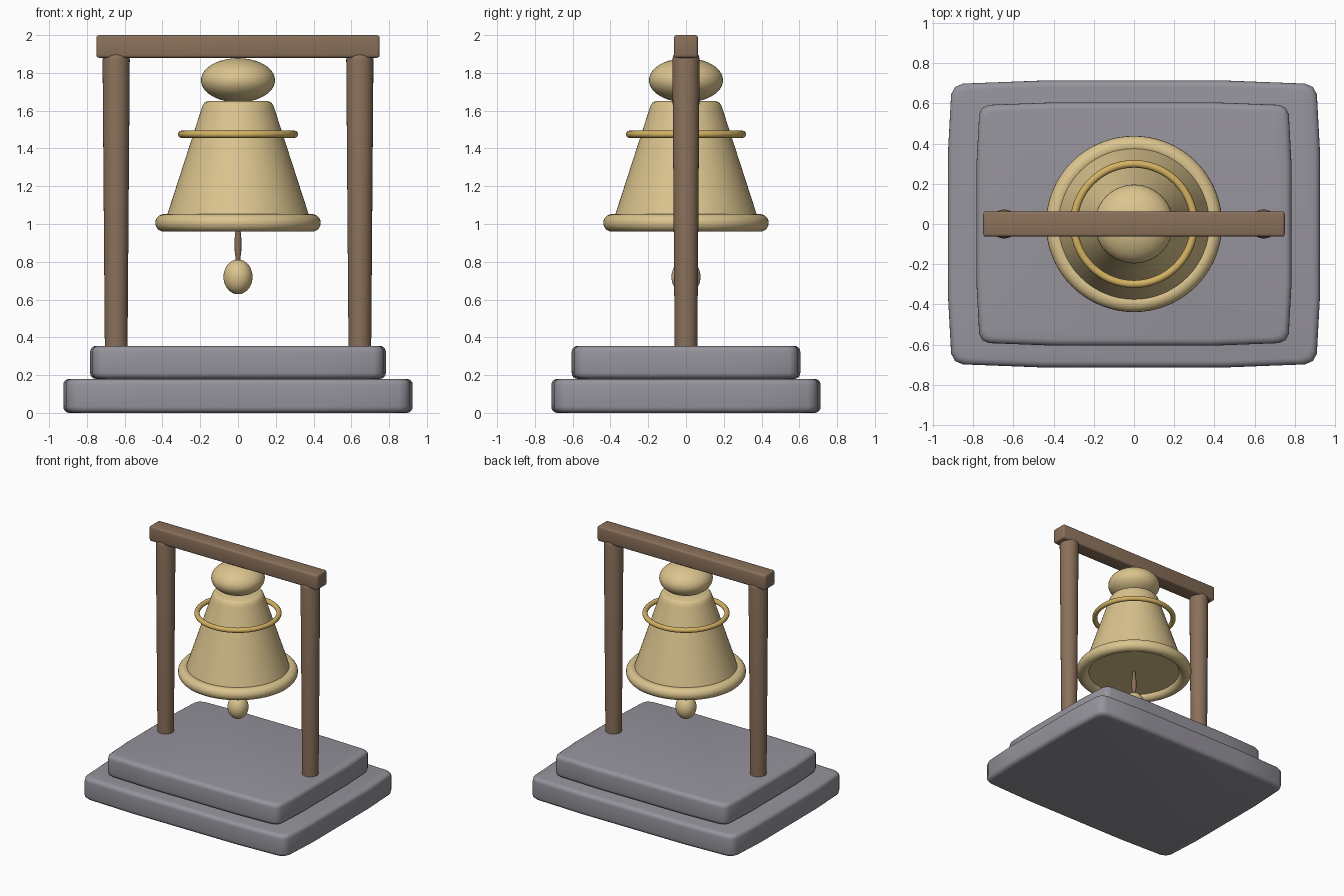
import bpy, bmesh, math

if "Cube" in bpy.data.objects:
    bpy.data.objects.remove(bpy.data.objects["Cube"])

def mat(name, rgb):
    m = bpy.data.materials.new(name)
    lin = [c / 12.92 if c <= 0.04045 else ((c + 0.055) / 1.055) ** 2.4 for c in (v / 255 for v in rgb)]
    m.diffuse_color = (*lin, 1)
    m.use_nodes = True
    m.node_tree.nodes["Principled BSDF"].inputs["Base Color"].default_value = m.diffuse_color
    return m

stone = mat("grey stone", (150, 147, 156))
wood = mat("brown wood", (138, 112, 90))
brass = mat("pale brass", (219, 196, 142))
gold = mat("golden trim", (212, 178, 98))

def finish(ob, name, material, angle=35):
    ob.name = name
    ob.data.materials.clear()
    ob.data.materials.append(material)
    bpy.ops.object.select_all(action='DESELECT')
    ob.select_set(True)
    bpy.context.view_layer.objects.active = ob
    bpy.ops.object.shade_smooth_by_angle(angle=math.radians(angle))
    return ob

def from_bmesh(bm, name, material, angle=35):
    bmesh.ops.recalc_face_normals(bm, faces=bm.faces)
    me = bpy.data.meshes.new(name)
    bm.to_mesh(me)
    bm.free()
    ob = bpy.data.objects.new(name, me)
    bpy.context.collection.objects.link(ob)
    return finish(ob, name, material, angle)

def lathe(name, profile, material, x=0, segs=64):
    """Closed solid of revolution from (radius, z) points, capped at both ends."""
    bm = bmesh.new()
    rings = [[bm.verts.new((x + r * math.cos(2 * math.pi * i / segs),
                            r * math.sin(2 * math.pi * i / segs), z))
              for i in range(segs)] for r, z in profile]
    for a, b in zip(rings, rings[1:]):
        for i in range(segs):
            j = (i + 1) % segs
            bm.faces.new((a[i], a[j], b[j], b[i]))
    bm.faces.new(rings[0])
    bm.faces.new(rings[-1])
    return from_bmesh(bm, name, material)

def slab(name, sx, sy, z0, z1):
    """Slightly bulging slab with rounded corners and rims."""
    q = [(1, .5), (.983, .905), (.962, .955), (.92, .979), (.5, 1)]
    pts = q + [(-x, y) for x, y in reversed(q)]
    pts += [(-x, -y) for x, y in pts]
    # stacked outlines: inset follows a quarter circle at both rims
    r = 0.032
    arc = [(r * (1 - math.sin(t)), r * (1 - math.cos(t))) for t in (0, .39, .79, 1.18, 1.571)]
    levels = [(i, z0 + h) for i, h in arc] + [(i, z1 - h) for i, h in reversed(arc)]
    bm = bmesh.new()
    rings = [[bm.verts.new((x * (sx - i), y * (sy - i), z)) for x, y in pts] for i, z in levels]
    n = len(pts)
    for a, b in zip(rings, rings[1:]):
        for k in range(n):
            bm.faces.new((a[k], a[(k + 1) % n], b[(k + 1) % n], b[k]))
    bm.faces.new(rings[0])
    bm.faces.new(rings[-1])
    return from_bmesh(bm, name, stone, 50)

def ball(name, r, rz, z):
    bpy.ops.mesh.primitive_uv_sphere_add(segments=48, ring_count=24, location=(0, 0, z))
    ob = bpy.context.object
    ob.scale = (r, r, rz)
    bpy.ops.object.transform_apply(location=False, rotation=False, scale=True)
    return finish(ob, name, brass)

def ring(name, major, minor, z, material):
    bpy.ops.mesh.primitive_torus_add(major_segments=72, minor_segments=20, major_radius=major,
                                     minor_radius=minor, location=(0, 0, z))
    return finish(bpy.context.object, name, material, 60)

# stepped stone base
slab("lower_base_slab", 0.925, 0.713, 0.0, 0.18)
slab("upper_base_slab", 0.783, 0.605, 0.18, 0.355)

# wooden frame
for side, x in (("left", -0.645), ("right", 0.645)):
    lathe(side + "_post", [(0.06, 0.34), (0.0605, 0.4), (0.072, 1.87), (0.069, 1.89), (0.058, 1.902)],
          wood, x, 32)
bm = bmesh.new()
bmesh.ops.create_cube(bm, size=1)
for v in bm.verts:
    v.co = (v.co.x * 1.5, v.co.y * 0.126, v.co.z * 0.12 + 1.94)
bmesh.ops.bevel(bm, geom=bm.edges[:], offset=0.014, segments=3, profile=0.5, affect='EDGES')
from_bmesh(bm, "top_beam", wood, 50)

# bell
lathe("bell_body", [(0.385, 1.0), (0.388, 1.01), (0.373, 1.055), (0.195, 1.605), (0.187, 1.628),
                    (0.177, 1.642), (0.162, 1.65)], brass)
ring("bell_lip", 0.391, 0.047, 1.006, brass)
ring("bell_band", 0.299, 0.019, 1.475, gold)
ball("bell_crown", 0.196, 0.117, 1.761)

# clapper
lathe("clapper_rod", [(0.012, 0.78), (0.013, 0.82), (0.018, 0.86), (0.018, 0.92), (0.014, 0.96), (0.012, 1.01)],
      wood, 0, 16)
ball("clapper_bob", 0.077, 0.092, 0.72)
